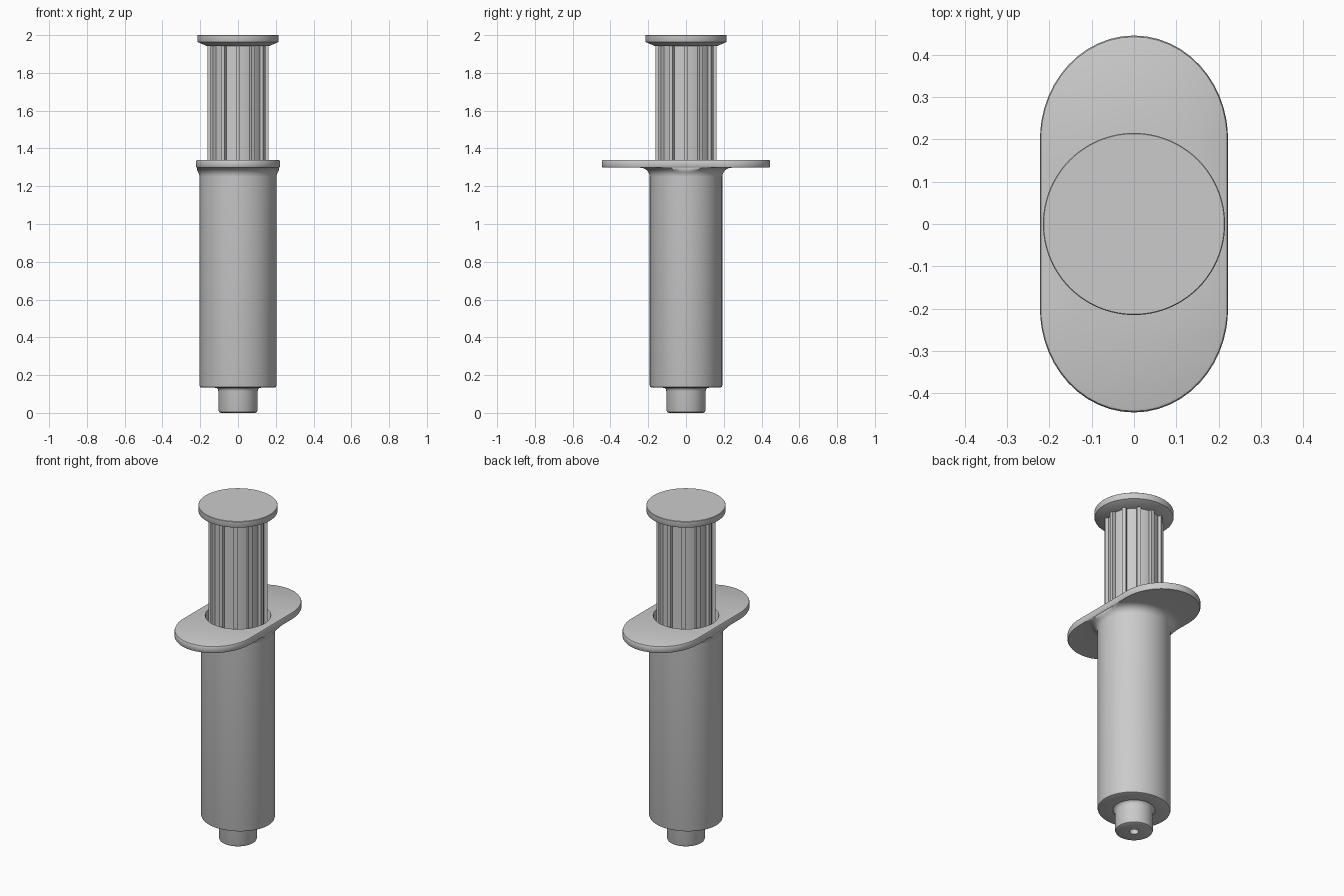
import bpy, bmesh, math

if "Cube" in bpy.data.objects:
    bpy.data.objects.remove(bpy.data.objects["Cube"])

N = 96
BX, BY = 0.204, 0.192          # barrel half widths (slightly oval)
FX, FS, FB = 0.222, 0.2, 0.245  # flange half width, straight part, end bulge


def loft(name, rings, closed=False):
    """Skin a list of rings, capping the ends unless the loop is closed."""
    bm = bmesh.new()
    loops = [[bm.verts.new(p) for p in ring] for ring in rings]
    pairs = list(zip(loops, loops[1:]))
    if closed:
        pairs.append((loops[-1], loops[0]))
    for a, b in pairs:
        n = len(a)
        for i in range(n):
            j = (i + 1) % n
            bm.faces.new((a[i], a[j], b[j], b[i]))
    if not closed:
        bm.faces.new(loops[0])
        bm.faces.new(loops[-1])
    bmesh.ops.recalc_face_normals(bm, faces=bm.faces[:])
    me = bpy.data.meshes.new(name)
    bm.to_mesh(me)
    bm.free()
    ob = bpy.data.objects.new(name, me)
    bpy.context.collection.objects.link(ob)
    bpy.ops.object.select_all(action='DESELECT')
    ob.select_set(True)
    bpy.context.view_layer.objects.active = ob
    bpy.ops.object.shade_smooth_by_angle(angle=math.radians(35))
    return ob


def polar(radius, z):
    """Ring from a radius function of the angle."""
    pts = []
    for i in range(N):
        t = 2 * math.pi * i / N
        r = radius(t)
        pts.append((r * math.cos(t), r * math.sin(t), z))
    return pts


def circle(r, z):
    return polar(lambda t: r, z)


def oval(t):
    return 1 / math.hypot(math.cos(t) / BX, math.sin(t) / BY)


def flange(t):
    c, s = abs(math.cos(t)), abs(math.sin(t))
    if FX * s <= FS * c:
        return FX / c
    qa = (c / FX) ** 2 + (s / FB) ** 2
    qb = -2 * s * FS / FB ** 2
    qc = (FS / FB) ** 2 - 1
    return (-qb + math.sqrt(qb * qb - 4 * qa * qc)) / (2 * qa)


def body(d, z):
    return polar(lambda t: min(oval(t) + d, flange(t) - 0.005), z)


def plate(inset, z):
    return polar(lambda t: flange(t) - inset, z)


# Barrel: nozzle, oval tube, fillet, finger flange and hollow inside
rings = [circle(r, z) for r, z in
         [(0.025, 0.12), (0.025, 0), (0.092, 0), (0.1, 0.004), (0.104, 0.014),
          (0.104, 0.115), (0.107, 0.126), (0.115, 0.133)]]
rings += [body(-0.01, 0.134), body(-0.003, 0.137), body(0, 0.146), body(0, 1.25)]
for k in range(1, 7):
    a = k / 6 * math.pi / 2
    rings.append(body(0.05 * (1 - math.cos(a)), 1.25 + 0.048 * math.sin(a)))
rings += [plate(z0, z) for z0, z in
          [(0.004, 1.299), (0, 1.305), (0, 1.332), (0.003, 1.338), (0.008, 1.34)]]
rings += [circle(0.178, 1.34), circle(0.175, 1.335), circle(0.175, 0.17),
          circle(0.025, 0.17)]
loft("barrel", rings, closed=True)

# Plunger rod: round core with twelve narrow ribs
section = []
for k in range(12):
    t = k * math.pi / 6
    h = 0.011
    for r, off in [(0.142, -h), (0.161, -h), (0.161, h), (0.142, h)]:
        section.append((t + math.asin(off / r), r))
    for m in (1, 2):
        section.append((t + math.pi / 6 * m / 3, 0.142))
loft("plunger_rod", [[(r * math.cos(t), r * math.sin(t), z) for t, r in section]
                     for z in (0.4, 1.95)])

# Thumb disc with a tapered underside
loft("thumb_disc", [circle(r, z) for r, z in
                    [(0.165, 1.942), (0.213, 1.963), (0.215, 1.967),
                     (0.215, 1.998), (0.213, 2.0)]])

# Piston seal hidden inside the barrel
loft("piston_seal", [circle(r, z) for r, z in
                     [(0.08, 0.3), (0.173, 0.34), (0.173, 0.41)]])
